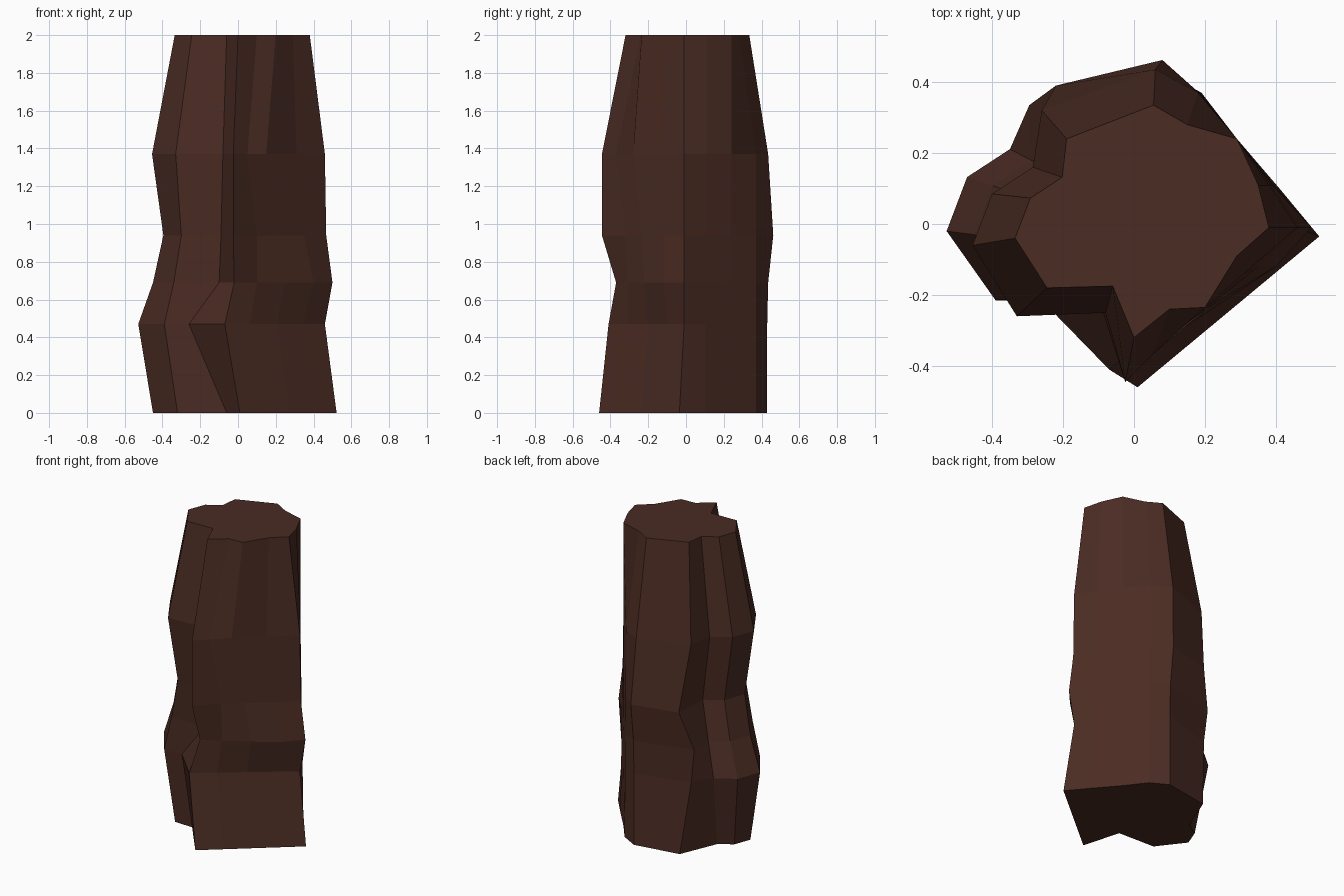
import bpy, bmesh

if "Cube" in bpy.data.objects:
    bpy.data.objects.remove(bpy.data.objects["Cube"])

# Heights of the faceted rings
LEVELS = [0, 0.47, 0.69, 0.94, 1.37, 2.0]


def spread(base, upper, top):
    """Ridge that runs straight from the base to level 4, then tapers in."""
    pts = []
    for z in LEVELS[:5]:
        t = z / LEVELS[4]
        pts.append(tuple(a + (b - a) * t for a, b in zip(base, upper)))
    return pts + [top]


def shifted(ridge, dx, dy):
    """Copy of a ridge moved sideways, shrinking at the foot and the top."""
    scale = [0.75, 1.05, 0.95, 0.95, 1.0, 0.78]
    return [(x + dx * s, y + dy * s) for (x, y), s in zip(ridge, scale)]


# Main ridges and grooves, one point per level
back_left = [(-.22, .38), (-.27, .33), (-.295, .335), (-.22, .39), (-.26, .32), (-.19, .24)]
back = [(.08, .43), (.08, .43), (.08, .435), (.08, .462), (.06, .435), (.055, .335)]
right = [(.522, -.035), (.46, -.01), (.50, -.01), (.467, -.01), (.46, -.01), (.38, -.01)]
front = [(.01, -.46), (-.07, -.41), (-.02, -.37), (-.025, -.445), (-.025, -.445), (0, -.32)]
groove = [(-.06, -.21), (-.26, -.215), (-.10, -.20), (-.09, -.24), (-.08, -.25), (-.06, -.175)]
left_front = [(-.32, -.20), (-.39, -.215), (-.34, -.21), (-.30, -.20), (-.33, -.26), (-.245, -.18)]
left = [(-.45, -.03), (-.528, -.02), (-.45, -.03), (-.395, -.05), (-.455, -.06), (-.335, -.04)]
left_back = shifted(left, .055, .145)
left_groove = shifted(left_back, .115, .075)


def on_front_right(t, upper):
    """Ridge lying in the flat foot face, with its own points above."""
    foot = [tuple(a + (b - a) * t for a, b in zip(right[i], front[i])) for i in (0, 1)]
    return foot + upper


ridges = [
    back_left,
    back,
    spread((.19, .37), (.18, .37), (.15, .28)),
    [(.29, .24)] * 6,
    spread((.41, .10), (.38, .11), (.35, .11)),
    right,
    on_front_right(.22, [(.40, -.12), (.35, -.12), (.31, -.14), (.29, -.09)]),
    on_front_right(.48, [(.25, -.22), (.21, -.235), (.15, -.28), (.20, -.235)]),
    on_front_right(.75, [(.10, -.31), (.10, -.32), (.05, -.37), (.10, -.24)]),
    front,
    groove,
    left_front,
    left,
    left_back,
    left_groove,
]

# Trunk: loft through the rings and cap both ends
bm = bmesh.new()
rings = [[bm.verts.new((*r[i], z)) for r in ridges] for i, z in enumerate(LEVELS)]
n = len(ridges)
for lower, upper in zip(rings, rings[1:]):
    for k in range(n):
        m = (k + 1) % n
        bm.faces.new((lower[k], lower[m], upper[m], upper[k]))
bm.faces.new(rings[0])
bm.faces.new(rings[-1])
bmesh.ops.recalc_face_normals(bm, faces=bm.faces)
mesh = bpy.data.meshes.new("trunk")
bm.to_mesh(mesh)
bm.free()
trunk = bpy.data.objects.new("trunk", mesh)
bpy.context.collection.objects.link(trunk)

# Dark bark colour
bark = bpy.data.materials.new("dark_bark")
bark.diffuse_color = (0.07, 0.025, 0.017, 1)
bark.use_nodes = True
bark.node_tree.nodes["Principled BSDF"].inputs["Base Color"].default_value = bark.diffuse_color
mesh.materials.append(bark)
